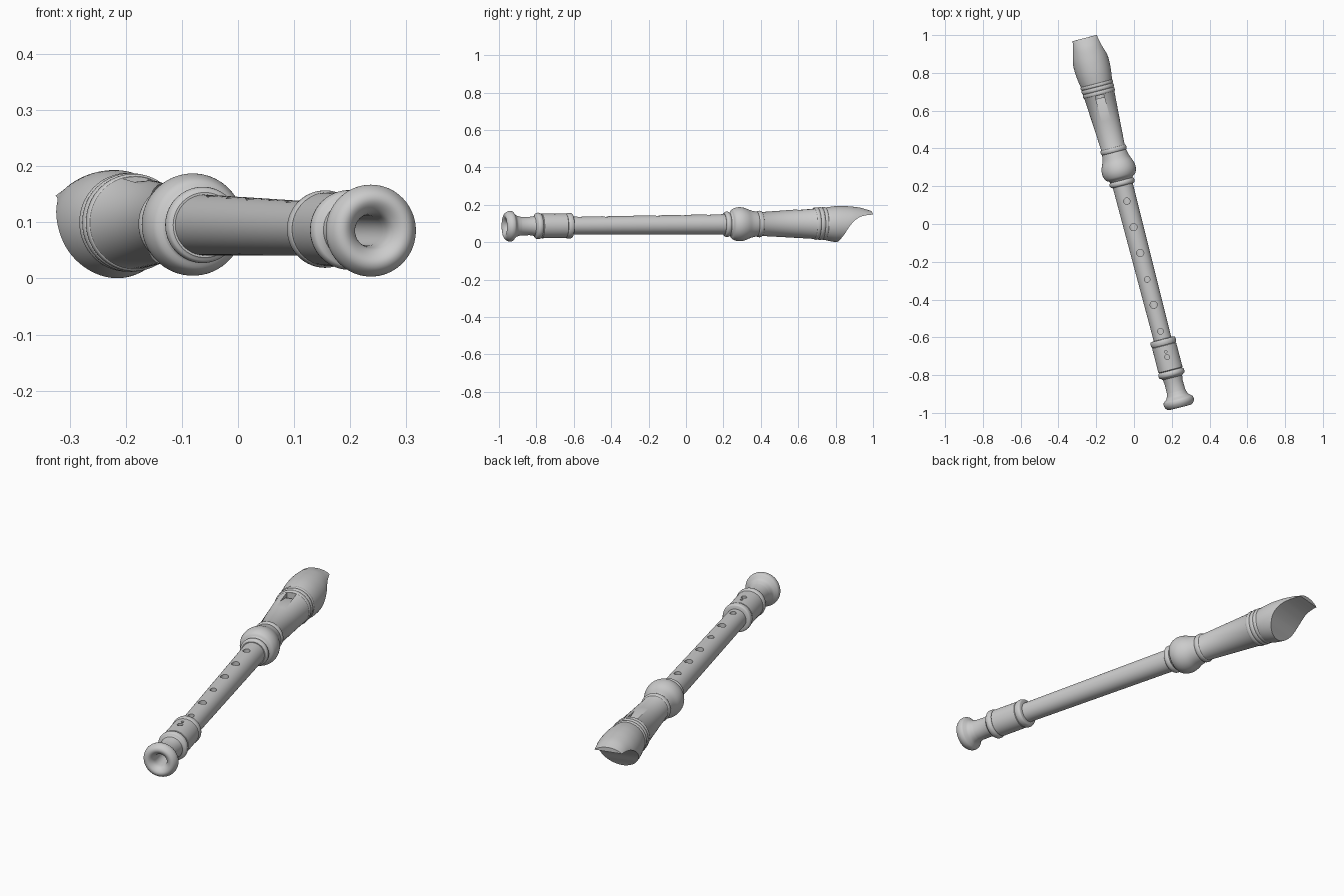
import bpy, bmesh, math
from mathutils import Matrix, Vector

if "Cube" in bpy.data.objects:
    bpy.data.objects.remove(bpy.data.objects["Cube"])

# Everything is modelled along local y (foot at -1, mouthpiece at +1), then laid at an angle
PLACE = (Matrix.Translation((-0.008, 0.005, 0.0935))
         @ Matrix.Rotation(math.radians(14.5), 4, 'Z')
         @ Matrix.Rotation(0.0085, 4, 'X'))
SEG = 72


def finish(name, bm):
    bmesh.ops.remove_doubles(bm, verts=bm.verts, dist=1e-5)
    bmesh.ops.recalc_face_normals(bm, faces=bm.faces)
    me = bpy.data.meshes.new(name)
    bm.to_mesh(me)
    bm.free()
    ob = bpy.data.objects.new(name, me)
    bpy.context.collection.objects.link(ob)
    return ob


def loft(name, rings, loop=False, caps=False):
    bm = bmesh.new()
    rows = [[bm.verts.new(p) for p in ring] for ring in rings]
    pairs = list(zip(rows, rows[1:])) + ([(rows[-1], rows[0])] if loop else [])
    for a, b in pairs:
        n = len(a)
        for i in range(n):
            j = (i + 1) % n
            bm.faces.new((a[i], a[j], b[j], b[i]))
    if caps:
        bm.faces.new(rows[0])
        bm.faces.new(rows[-1])
    return finish(name, bm)


def oval(t, w, top, bottom):
    zc, h = (top + bottom) / 2, (top - bottom) / 2
    return [(w * math.cos(a), t, zc + h * math.sin(a))
            for a in (2 * math.pi * i / SEG for i in range(SEG))]


def lathe(name, profile, loop=True):
    return loft(name, [oval(t, r, r, -r) for t, r in profile], loop)


def smooth_path(pts, steps=5):
    """Catmull-Rom curve through points of any dimension."""
    p = [Vector(q) for q in [pts[0]] + pts + [pts[-1]]]
    out = []
    for a, b, c, d in zip(p, p[1:], p[2:], p[3:]):
        for k in range(steps):
            u = k / steps
            out.append(0.5 * (2 * b + (c - a) * u + (2 * a - 5 * b + 4 * c - d) * u * u
                              + (3 * b - a - 3 * c + d) * u ** 3))
    return out + [p[-1]]


def bead(t0, t1, base, peak, n=8):
    """Half-round raised ring for a lathe profile."""
    return [((t0 + t1) / 2 - (t1 - t0) / 2 * math.cos(math.pi * i / n),
             base + (peak - base) * math.sin(math.pi * i / n)) for i in range(n + 1)]


def prism(name, side, half):
    return loft(name, [[(x, t, z) for t, z in side] for x in (-half, half)], caps=True)


def cylinder_cut(x, t, r):
    return loft("hole_cutter", [[(x + r * math.cos(a), t + r * math.sin(a), z)
                for a in (2 * math.pi * i / 24 for i in range(24))] for z in (0, 0.15)], caps=True)


def cut(ob, cutters):
    for c in cutters:
        c.hide_render = True
        m = ob.modifiers.new("cut", 'BOOLEAN')
        m.operation, m.solver, m.object = 'DIFFERENCE', 'EXACT', c
    dg = bpy.context.evaluated_depsgraph_get()
    me = bpy.data.meshes.new_from_object(ob.evaluated_get(dg))
    ob.modifiers.clear()
    ob.data = me
    for c in cutters:
        bpy.data.objects.remove(c)


# Foot joint: rounded flange, narrow neck, collared sleeve
flange = [tuple(v) for v in smooth_path([
    (-0.955, 0.027), (-0.985, 0.031), (-1.001, 0.042), (-1.008, 0.056), (-1.003, 0.070),
    (-0.985, 0.081), (-0.967, 0.080), (-0.957, 0.070), (-0.945, 0.058), (-0.920, 0.050)], 4)]
foot = lathe("foot_joint", flange + [(-0.87, 0.049), (-0.845, 0.053), (-0.838, 0.060)]
             + bead(-0.838, -0.806, 0.060, 0.071) + [(-0.802, 0.066), (-0.67, 0.0655)]
             + bead(-0.668, -0.636, 0.063, 0.069) + [(-0.634, 0.048), (-0.634, 0.027)])

# Middle joint: slightly tapered tube
middle = lathe("middle_joint", [(-0.72, 0.027), (-0.72, 0.047), (0.25, 0.0545), (0.25, 0.030)])

# Head joint: collar, bulb, ring, widening barrel and double ring
bulb = [tuple(v) for v in smooth_path([
    (0.243, 0.066), (0.252, 0.080), (0.272, 0.089), (0.295, 0.091), (0.320, 0.086),
    (0.350, 0.074), (0.385, 0.066)], 4)]
head = lathe("head_joint", [(0.205, 0.030), (0.205, 0.058)] + bead(0.207, 0.234, 0.060, 0.068)
             + [(0.236, 0.062)] + bulb + bead(0.387, 0.412, 0.065, 0.071)
             + [(0.414, 0.064), (0.56, 0.073), (0.70, 0.082)]
             + bead(0.702, 0.722, 0.083, 0.087) + bead(0.724, 0.744, 0.084, 0.088)
             + bead(0.746, 0.764, 0.084, 0.088) + [(0.766, 0.0), (0.70, 0.0), (0.70, 0.030)])

# Finger holes through the top: x offset, position, radius
cut(middle, [cylinder_cut(0, t, r) for t, r in (
    (0.12, 0.017), (-0.022, 0.019), (-0.163, 0.019), (-0.308, 0.015), (-0.447, 0.019),
    (-0.592, 0.015))])
cut(foot, [cylinder_cut(0, t, r) for t, r in ((-0.703, 0.007), (-0.733, 0.013))])

# Sound window with its sloping ramp
cut(head, [prism("ramp_cutter", [(0.60, 0.0758), (0.684, 0.060), (0.684, 0.0),
                                 (0.699, 0.0), (0.699, 0.12), (0.60, 0.12)], 0.023)])

# Beak: lofted bulb (position, half width, top, bottom), scooped away underneath
stations = [(0.755, 0.083, 0.083, -0.086), (0.785, 0.089, 0.088, -0.094),
            (0.825, 0.094, 0.092, -0.100), (0.87, 0.096, 0.092, -0.100),
            (0.91, 0.093, 0.089, -0.085), (0.955, 0.084, 0.083, -0.062),
            (0.99, 0.080, 0.073, -0.042), (1.012, 0.080, 0.066, -0.030)]
beak = loft("beak", [oval(*v) for v in smooth_path(stations, 4)], caps=True)
scoop = [tuple(v) for v in smooth_path([
    (0.815, -0.13), (0.828, -0.096), (0.848, -0.060), (0.877, -0.012), (0.917, 0.024),
    (0.965, 0.041), (1.05, 0.047)], 5)]
cut(beak, [prism("scoop_cutter", scoop + [(1.05, -0.13)], 0.15)])

# Lay the instrument in place and shade it
for ob in (foot, middle, head, beak):
    ob.data.transform(PLACE)
    ob.select_set(True)
    bpy.context.view_layer.objects.active = ob
bpy.ops.object.shade_smooth_by_angle(angle=math.radians(35))
